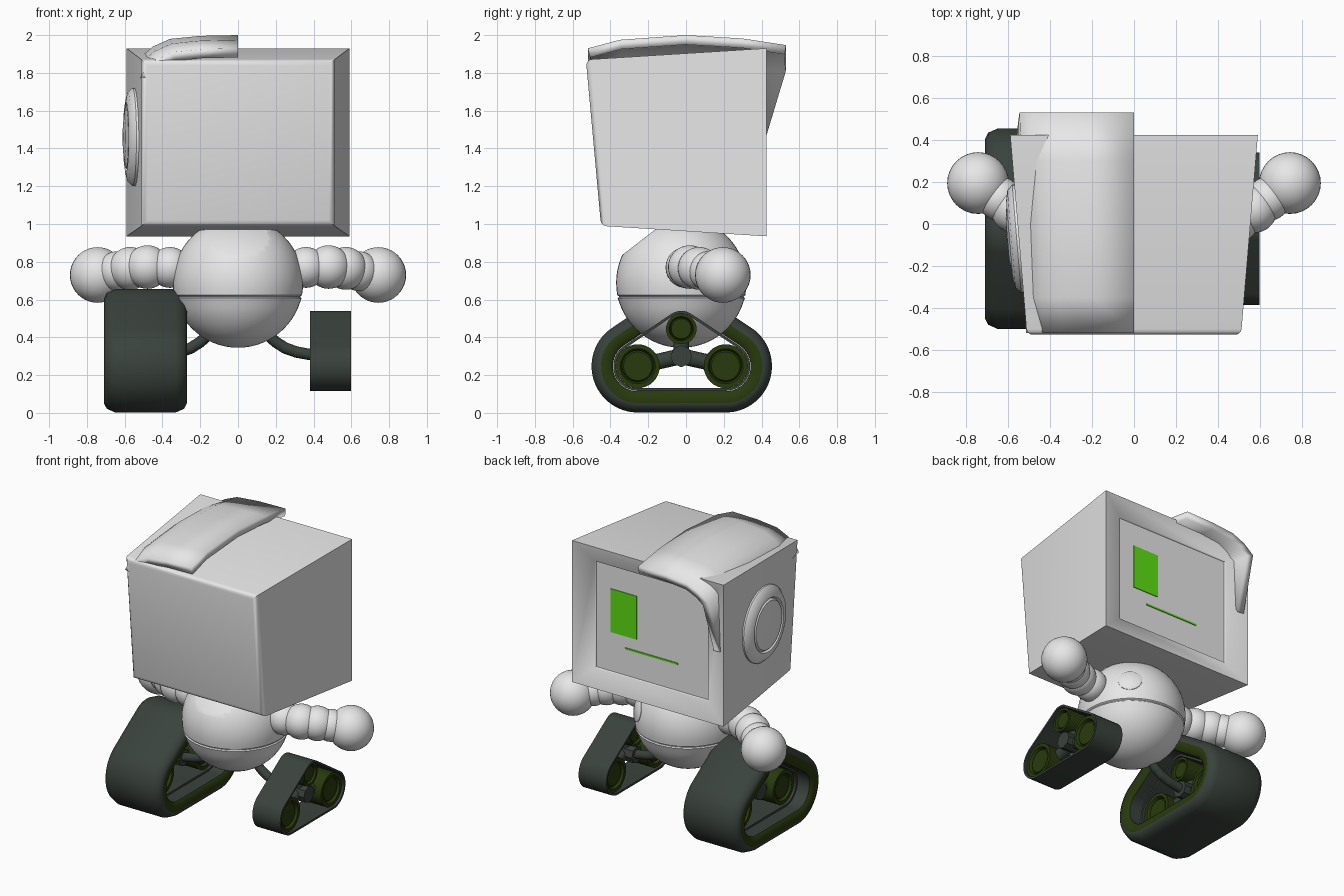
import bpy, bmesh, math
from mathutils import Vector

if "Cube" in bpy.data.objects:
    bpy.data.objects.remove(bpy.data.objects["Cube"])


def material(name, rgb):
    m = bpy.data.materials.new(name)
    m.diffuse_color = (*rgb, 1)
    m.use_nodes = True
    m.node_tree.nodes["Principled BSDF"].inputs["Base Color"].default_value = m.diffuse_color
    return m


WHITE = material("white shell", (0.8, 0.8, 0.8))
RUBBER = material("dark rubber", (0.042, 0.055, 0.046))
OLIVE = material("dark olive", (0.022, 0.042, 0.004))
GREEN = material("screen green", (0.11, 0.75, 0.006))


def finish(name, bm, *mats, angle=40):
    bmesh.ops.recalc_face_normals(bm, faces=bm.faces)
    me = bpy.data.meshes.new(name)
    bm.to_mesh(me)
    bm.free()
    for m in mats:
        me.materials.append(m)
    me.shade_smooth()
    me.set_sharp_from_angle(angle=math.radians(angle))
    ob = bpy.data.objects.new(name, me)
    bpy.context.collection.objects.link(ob)
    return ob


def lathe(name, profile, mat, loc, axis=(0, 0, 1), steps=32):
    """Spin (radius, height) points about an axis."""
    bm = bmesh.new()
    vs = [bm.verts.new((r, 0, h)) for r, h in profile]
    es = [bm.edges.new(p) for p in zip(vs, vs[1:])]
    bmesh.ops.spin(bm, geom=vs + es, cent=(0, 0, 0), axis=(0, 0, 1),
                   angle=2 * math.pi, steps=steps)
    bmesh.ops.remove_doubles(bm, verts=bm.verts, dist=1e-4)
    ob = finish(name, bm, mat)
    ob.location = loc
    ob.rotation_euler = Vector(axis).to_track_quat('Z', 'Y').to_euler()
    return ob


def ball(name, loc, r, mat):
    bm = bmesh.new()
    bmesh.ops.create_uvsphere(bm, u_segments=32, v_segments=20, radius=r)
    finish(name, bm, mat).location = loc


def box(name, lo, hi, mat):
    bm = bmesh.new()
    bmesh.ops.create_cube(bm, size=1)
    for v in bm.verts:
        v.co = [(a + b) / 2 + c * (b - a) for a, b, c in zip(lo, hi, v.co)]
    return finish(name, bm, mat)


def rod(name, a, b, r, mat, steps=16):
    a, b = Vector(a), Vector(b)
    n = (b - a).length
    lathe(name, [(0, 0), (r, 0), (r, n), (0, n)], mat, a, b - a, steps)


# wheel circles (y, z, radius) that the belts wrap around
WHEELS = [(-0.255, 0.247, 0.13), (0.21, 0.247, 0.13), (-0.025, 0.445, 0.095)]


def belt(name, x, section, mats, olive=()):
    """Sweep a closed (x offset, outward offset) section round the wheels."""
    bm, n, rings = bmesh.new(), 72, []
    for i in range(n):
        a = 2 * math.pi * (i + 0.5) / n
        c, s = math.cos(a), math.sin(a)
        y, z, r = max(WHEELS, key=lambda w: w[0] * c + w[1] * s + w[2])
        rings.append([bm.verts.new((x + dx, y + (r + k) * c, z + (r + k) * s))
                      for dx, k in section])
    m = len(section)
    for i in range(n):
        p, q = rings[i], rings[(i + 1) % n]
        for j in range(m):
            f = bm.faces.new((p[j], p[(j + 1) % m], q[(j + 1) % m], q[j]))
            f.material_index = 1 if j in olive else 0
    finish(name, bm, *mats)


# head: tapered box, sloping back, recessed screen
def rect(w, z0, z1, y0, y1):
    return [(-w, y0, z0), (w, y0, z0), (w, y1, z1), (-w, y1, z1)]


bm = bmesh.new()
rings = [[bm.verts.new(p) for p in rect(*r)] for r in (
    (0.51, 0.99, 1.87, -0.45, -0.53), (0.59, 0.935, 1.93, 0.425, 0.425),
    (0.44, 1.06, 1.81, 0.385, 0.385), (0.435, 1.065, 1.805, 0.375, 0.375))]
for p, q in zip(rings, rings[1:]):
    for j in range(4):
        bm.faces.new((p[j], p[(j + 1) % 4], q[(j + 1) % 4], q[j]))
back = bm.faces.new(rings[0])
bm.faces.new(rings[-1])
bmesh.ops.bevel(bm, geom=list(back.edges), offset=0.03, segments=3,
                profile=0.5, affect='EDGES')
finish("head", bm, WHITE, angle=50)

# screen face: one eye and a thin mouth
box("eye", (0.12, 0.372, 1.34), (0.32, 0.38, 1.645), GREEN)
box("mouth", (-0.2, 0.372, 1.248), (0.21, 0.38, 1.26), GREEN)

# half cap with a peak over the screen and a side point
bm = bmesh.new()
cross = [(0, 0), (-0.2, -0.004), (-0.36, -0.02), (-0.45, -0.06), (-0.52, -0.12)]
rows = []
for y, top, w, tip in ((-0.52, 1.93, 0.96, (-0.515, -0.52, 1.78)),
                       (-0.35, 1.975, 0.98, (-0.52, -0.35, 1.75)),
                       (0, 2.0, 1.0, (-0.54, 0, 1.75)),
                       (0.3, 1.982, 1.03, (-0.56, 0.3, 1.65)),
                       (0.53, 1.947, 1.05, (-0.56, 0.42, 1.45))):
    rows.append([bm.verts.new((x * w, y, top + dz)) for x, dz in cross]
                + [bm.verts.new(tip)])
for p, q in zip(rows, rows[1:]):
    for j in range(len(p) - 1):
        bm.faces.new((p[j], p[j + 1], q[j + 1], q[j]))
cap = finish("cap", bm, WHITE, angle=60)
if cap.data.polygons[0].normal.z < 0:
    cap.data.flip_normals()
sol = cap.modifiers.new("thickness", 'SOLIDIFY')
sol.thickness, sol.offset = 0.05, -1

# ear disc on one side
lathe("ear", [(0.26, -0.03), (0.26, 0.01), (0.235, 0.035), (0.185, 0.045),
              (0.175, 0.03), (0.165, 0.045), (0.1, 0.054), (0, 0.057)],
      WHITE, (-0.549, -0.07, 1.46), (-1, -0.083, 0), 40)

# body: ball with a seam and a sloped chest cut
R, CENTRE = 0.345, Vector((0, -0.025, 0.69))
prof = []
for i in range(33):
    t = -math.pi / 2 + math.pi * i / 32
    prof.append((R * math.cos(t), R * math.sin(t)))
prof = [p for p in prof if abs(p[1] + 0.075) > 0.012]
prof += [(0.337, -0.083), (0.33, -0.077), (0.33, -0.073), (0.339, -0.067)]
prof.sort(key=lambda p: p[1])
body = lathe("body", prof, WHITE, CENTRE, steps=48)
bm = bmesh.new()
bm.from_mesh(body.data)
nrm = Vector((0, 0.61, 0.79))
cut = bmesh.ops.bisect_plane(bm, geom=bm.verts[:] + bm.edges[:] + bm.faces[:],
                             plane_co=nrm * 0.307, plane_no=nrm, clear_outer=True)
bmesh.ops.edgeloop_fill(bm, edges=[e for e in cut['geom_cut']
                                   if isinstance(e, bmesh.types.BMEdge)])
bm.to_mesh(body.data)
bm.free()
body.data.shade_smooth()
body.data.set_sharp_from_angle(angle=math.radians(30))
badge = Vector((0.65, 0.73, 0.2)).normalized()
lathe("body_button", [(0.077, -0.03), (0.077, 0.0), (0.07, 0.006), (0, 0.01)],
      WHITE, CENTRE + badge * (R - 0.006), badge)

for s, side in ((1, "right"), (-1, "left")):
    # arm of beads and round hand
    for i, (x, y, z, r) in enumerate(((0.36, 0.0, 0.77, 0.108), (0.48, 0.02, 0.772, 0.115),
                                      (0.57, 0.07, 0.765, 0.113), (0.64, 0.12, 0.75, 0.105))):
        ball(f"{side}_arm_bead_{i + 1}", (s * x, y, z), r, WHITE)
    ball(f"{side}_hand", (s * 0.743, 0.195, 0.73), 0.147, WHITE)

    # bent leg tube
    path = [(0.15, 0.42), (0.2, 0.375), (0.25, 0.343), (0.31, 0.322), (0.42, 0.302)]
    for i, ((xa, za), (xb, zb)) in enumerate(zip(path, path[1:])):
        rod(f"{side}_leg_{i + 1}", (s * xa, -0.025, za), (s * xb, -0.025, zb), 0.03, RUBBER)
        ball(f"{side}_leg_joint_{i + 1}", (s * xb, -0.025, zb), 0.03, RUBBER)

    # hub, spokes and wheels inside a thin belt
    rod(f"{side}_hub", (s * 0.4, -0.025, 0.3), (s * 0.57, -0.025, 0.3), 0.058, RUBBER, 8)
    for i, (y, z, r) in enumerate(WHEELS):
        rod(f"{side}_spoke_{i + 1}", (s * 0.49, -0.025, 0.3), (s * 0.49, y, z), 0.042, RUBBER)
        w = r - 0.014
        lathe(f"{side}_wheel_{i + 1}",
              [(0, -0.08), (w * 0.65, -0.08), (w * 0.72, -0.07), (w * 0.8, -0.09),
               (w, -0.09), (w, 0.09), (w * 0.8, 0.09), (w * 0.72, 0.07),
               (w * 0.65, 0.08), (0, 0.08)], OLIVE, (s * 0.49, y, z), (1, 0, 0))
    belt(f"{side}_inner_belt", s * 0.49,
         [(-0.108, -0.014), (-0.108, 0), (0.108, 0), (0.108, -0.014)], (RUBBER,))

# fat outer tread, left side only, with olive sidewalls
half = [(-0.2, 0.002), (-0.213, 0.015), (-0.22, 0.065), (-0.205, 0.095), (-0.16, 0.115)]
belt("left_tread", -0.49, half + [(-x, k) for x, k in reversed(half)],
     (RUBBER, OLIVE), olive=(0, 1, 7, 8))
